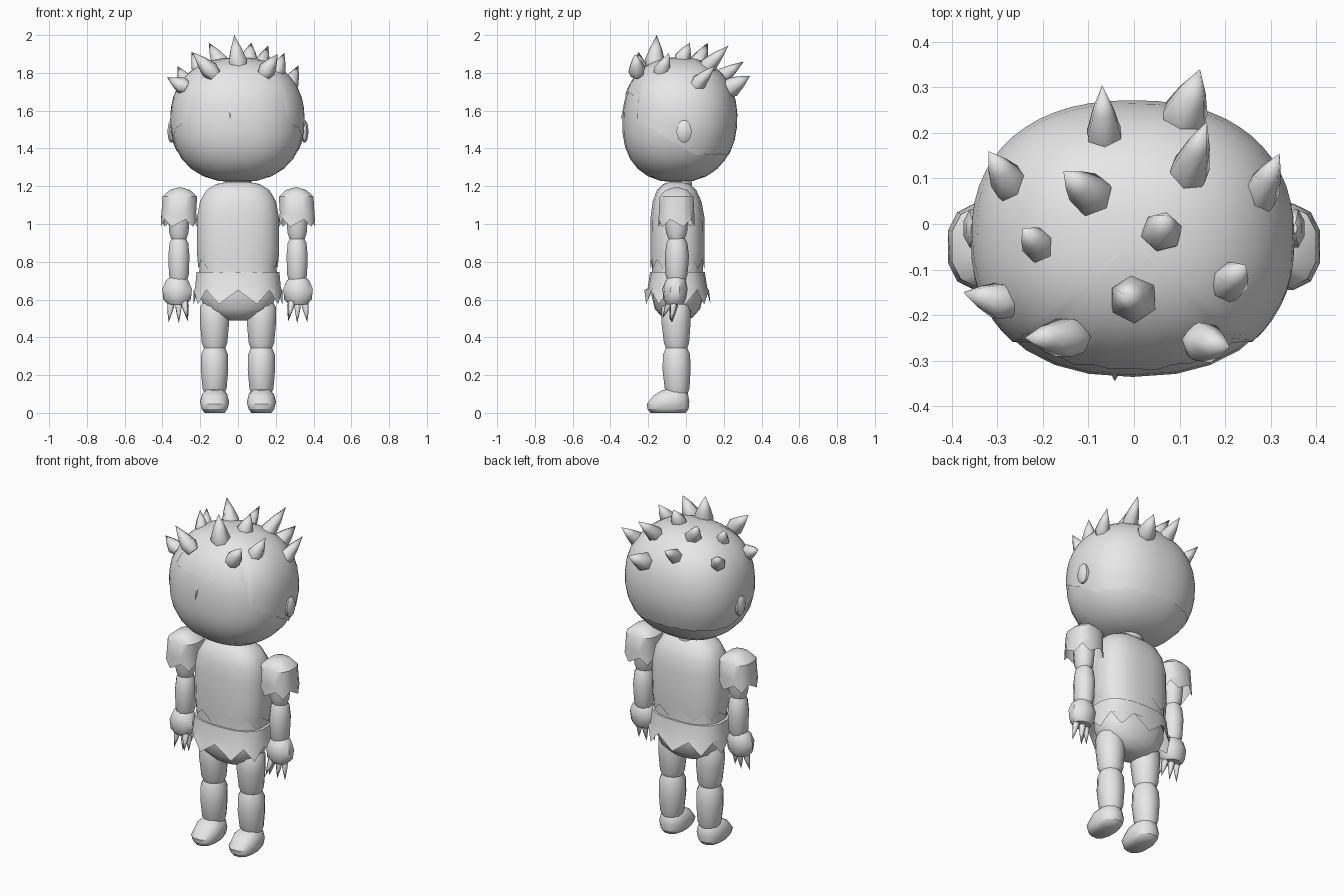
import bpy, bmesh, math
from mathutils import Vector, Matrix

if "Cube" in bpy.data.objects:
    bpy.data.objects.remove(bpy.data.objects["Cube"])

grey = bpy.data.materials.new("plain grey")
grey.diffuse_color = (0.8, 0.8, 0.8, 1)
grey.use_nodes = True
grey.node_tree.nodes["Principled BSDF"].inputs["Base Color"].default_value = grey.diffuse_color


def spow(v, p):
    return math.copysign(abs(v) ** p, v)


def make(name, rings, matrix=None, cap=(True, True), angle=40):
    """Skin a list of closed point rings into one smooth object."""
    bm = bmesh.new()
    vr = [[bm.verts.new(p) for p in ring] for ring in rings]
    n = len(vr[0])
    for a, b in zip(vr, vr[1:]):
        for i in range(n):
            j = (i + 1) % n
            bm.faces.new((a[i], a[j], b[j], b[i]))
    if cap[0]:
        bm.faces.new(vr[0][::-1])
    if cap[1]:
        bm.faces.new(vr[-1])
    bmesh.ops.remove_doubles(bm, verts=bm.verts, dist=0.0005)
    bmesh.ops.recalc_face_normals(bm, faces=bm.faces)
    if matrix:
        bm.transform(matrix)
    me = bpy.data.meshes.new(name)
    bm.to_mesh(me)
    bm.free()
    me.materials.append(grey)
    me.shade_smooth()
    me.set_sharp_from_angle(angle=math.radians(angle))
    ob = bpy.data.objects.new(name, me)
    bpy.context.collection.objects.link(ob)
    return ob


def loft(name, rows, n=10, power=2.0, hem=0.0, **kw):
    """Rows are (z, cx, cy, rx, ry); hem makes the first row a zigzag."""
    rings = []
    for k, (z, cx, cy, rx, ry) in enumerate(rows):
        ring = []
        for i in range(n):
            a = 2 * math.pi * (i + 0.5) / n
            dz = hem * (i % 2) if k == 0 else 0
            ring.append((cx + rx * spow(math.cos(a), 2 / power),
                         cy + ry * spow(math.sin(a), 2 / power), z + dz))
        rings.append(ring)
    return make(name, rings, **kw)


def spike(name, base, tip, radius, sink=0.25, n=6):
    """Bulged cone pointing from base to tip, sunk into its support."""
    base, tip = Vector(base), Vector(tip)
    d = tip - base
    L = d.length
    rows = [(-sink * L, 0, 0, radius * .75, radius * .75),
            (L * .08, 0, 0, radius, radius),
            (L * .5, 0, 0, radius * .62, radius * .62),
            (L, 0, 0, .0001, .0001)]
    m = Matrix.Translation(base) @ d.to_track_quat('Z', 'Y').to_matrix().to_4x4()
    return loft(name, rows, n=n, matrix=m, angle=62, cap=(True, False))


# Head surface
P = 2.3


def head_point(a, z, scale=1.0):
    t = max(-1, min(1, (z - 1.55) / 0.33))
    r = (1 - abs(t) ** P) ** (1 / P) * scale
    return Vector((-.003 + .353 * r * spow(math.cos(a), 2 / P),
                   -.033 - .015 * min(0, t) * -1 + .303 * r * spow(math.sin(a), 2 / P),
                   1.55 + .33 * t * scale))


N = 28
angles = [2 * math.pi * i / N for i in range(N)]
levels = [1.55 + .33 * math.sin(math.pi * (k / 14 - .5)) for k in range(15)]
make("head", [[head_point(a, z) for a in angles] for z in levels], cap=(False, False))

# Hair cap with a stepped hairline: high at the brow, low at the nape
M = 56
cap_angles = [2 * math.pi * i / M for i in range(M)]


def hairline(i):
    s = math.sin(cap_angles[i])
    jag = (0.012, -0.004, 0.004, -0.012)[i % 4]
    if s < -.72:
        return 1.69 + jag
    if s < -.05:
        return 1.43 - .17 * s + jag * .5
    return max(1.37, 1.42 - .2 * s) + jag * .5


cap_rings = []
for k in range(12):
    f = math.sin(math.pi / 2 * k / 11)
    cap_rings.append([head_point(a, hairline(i) * (1 - f) + 1.88 * f, 1.008)
                      for i, a in enumerate(cap_angles)])
make("hair_cap", cap_rings, cap=(False, False))

# Hair spikes: base and tip
for i, (b, t, r) in enumerate([
        ((-.29, -.17, 1.73), (-.375, -.15, 1.775), .045),
        ((-.145, -.25, 1.81), (-.24, -.25, 1.91), .048),
        ((.15, -.26, 1.81), (.21, -.27, 1.90), .048),
        ((.00, -.165, 1.85), (-.02, -.155, 2.0), .055),
        ((.205, -.13, 1.81), (.245, -.09, 1.905), .046),
        ((.06, -.02, 1.87), (.07, .02, 1.96), .047),
        ((-.205, -.05, 1.82), (-.245, -.01, 1.91), .040),
        ((-.09, .06, 1.85), (-.155, .115, 1.96), .050),
        ((-.27, .085, 1.75), (-.32, .16, 1.835), .044),
        ((.12, .11, 1.83), (.16, .225, 1.945), .046),
        ((.275, .06, 1.74), (.32, .155, 1.84), .044),
        ((-.065, .19, 1.78), (-.07, .305, 1.86), .042),
        ((.11, .235, 1.72), (.145, .34, 1.785), .054)]):
    spike(f"hair_spike_{i + 1}", b, t, r)

# Nose
spike("nose", (-.042, -.328, 1.61), (-.042, -.345, 1.55), .008, n=4)

# Torso: shirt over a waist, then pelvis and ragged skirt
loft("shirt", [(.765, 0, -.045, .212, .143), (.85, 0, -.045, .22, .145),
               (1.04, 0, -.045, .218, .143), (1.12, 0, -.047, .203, .13),
               (1.18, 0, -.05, .168, .105), (1.212, 0, -.05, .115, .07),
               (1.222, 0, -.05, .06, .04)], n=20, power=2.6, hem=.045, cap=(False, True))
loft("waist", [(.68, 0, -.045, .205, .137), (.83, 0, -.045, .208, .137)],
     n=20, power=2.6)
loft("neck", [(1.19, 0, -.03, .075, .065), (1.25, 0, -.03, .07, .06)], n=12)
loft("pelvis", [(.49, 0, -.045, .05, .04), (.505, 0, -.045, .11, .08),
                (.55, 0, -.045, .175, .12), (.62, 0, -.045, .206, .137),
                (.72, 0, -.045, .21, .14)], n=18, power=2.3)
loft("skirt", [(.575, 0, -.045, .238, .175), (.66, 0, -.045, .23, .158),
               (.745, 0, -.045, .222, .145), (.75, 0, -.045, .19, .12)],
     n=18, power=2.5, hem=.075, cap=(False, False))

# Limbs and ears, one pass per side
for s, side in ((-1, "left"), (1, "right")):
    ears = [(1.49 + .06 * math.sin(t), s * .352, -.01,
             .024 * math.cos(t) + .0001, .045 * math.cos(t) + .0001)
            for t in (-1.3, -.8, 0, .8, 1.3)]
    loft("ear_" + side, ears, n=8)
    x = s * .313
    loft("sleeve_" + side, [(.985, x, -.05, .098, .098), (1.06, x, -.05, .094, .096),
                            (1.145, x - s * .005, -.05, .094, .092),
                            (1.18, x - s * .005, -.05, .055, .06),
                            (1.192, x - s * .005, -.05, .015, .02)],
         n=12, power=2.7, hem=.04, cap=(False, True))
    loft("upper_arm_" + side, [(.92, x, -.05, .042, .042), (.955, x, -.05, .054, .056),
                               (1.05, x, -.05, .06, .064), (1.13, x, -.05, .05, .055)])
    loft("forearm_" + side, [(.69, x, -.05, .042, .044), (.73, x, -.05, .055, .058),
                             (.83, x, -.048, .059, .064), (.9, x, -.048, .052, .055),
                             (.932, x, -.048, .036, .038)])
    hx = s * .32
    loft("hand_" + side, [(.575, hx, -.06, .05, .045), (.60, hx, -.06, .075, .06),
                          (.655, hx, -.058, .081, .068), (.70, hx, -.055, .062, .055),
                          (.722, hx, -.052, .036, .036)], n=9)
    # Claws fan out below the hand
    for k, (dx, y, tz) in enumerate([(-.04, -.07, .485), (-.005, -.06, .475),
                                     (.035, -.065, .48)]):
        spike(f"claw_{side}_{k + 1}", (hx + s * dx, y, .575),
              (hx + s * dx * 1.35, y - .015, tz), .019)
    spike("thumb_" + side, (hx - s * .035, -.085, .59),
          (hx - s * .05, -.125, .50), .02)

    lx = s * .124
    loft("thigh_" + side, [(.335, lx, -.05, .055, .055), (.37, lx, -.05, .07, .069),
                           (.48, lx, -.053, .08, .08), (.56, lx, -.053, .08, .078),
                           (.60, lx * .95, -.05, .06, .06)], n=12)
    loft("shin_" + side, [(.09, lx, -.045, .05, .052), (.13, lx, -.047, .066, .068),
                          (.23, lx, -.05, .075, .077), (.31, lx, -.05, .073, .074),
                          (.345, lx, -.05, .058, .058)], n=12)
    # Rounded foot, taller at the heel than at the toe
    foot = loft("foot_" + side, [(.008, lx, -.095, .055, .095), (.02, lx, -.095, .07, .112),
                                 (.06, lx, -.095, .079, .116), (.1, lx, -.082, .068, .095),
                                 (.125, lx, -.065, .042, .062)], n=12, power=2.4)
    for v in foot.data.vertices:
        if v.co.z > .05 and v.co.y < -.09:
            v.co.z -= .12 * (-.09 - v.co.y)

# Rest the soles on the ground
for ob in bpy.data.objects:
    if ob.name.startswith("foot"):
        for v in ob.data.vertices:
            if v.co.z < .015:
                v.co.z = 0.0
